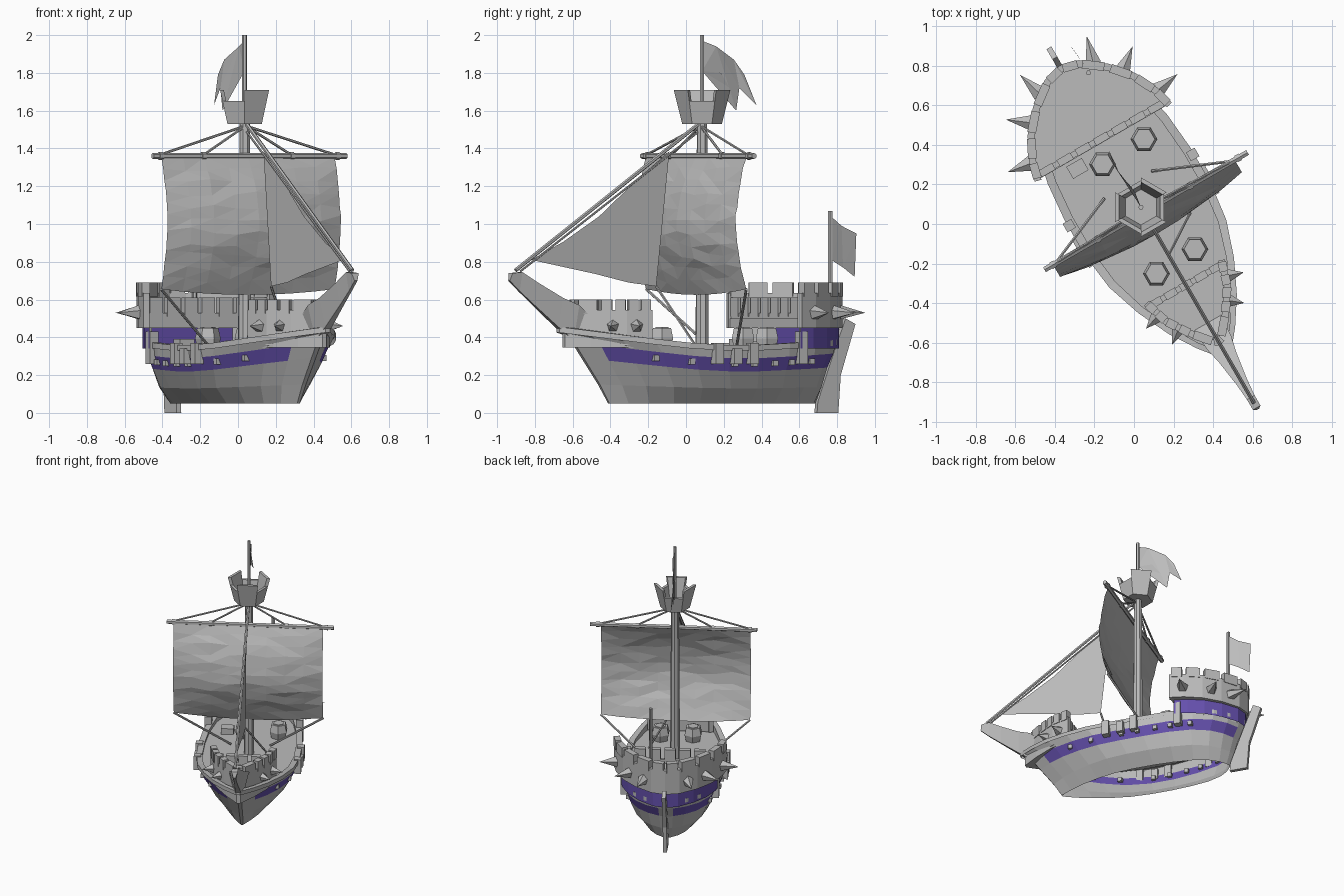
import bpy, bmesh, math, random
from mathutils import Matrix, Vector

random.seed(4)
if "Cube" in bpy.data.objects:
    bpy.data.objects.remove(bpy.data.objects["Cube"])

# The ship is built bow towards -y with the mast at the origin, then turned
SHIP = Matrix.Translation((0.035, 0.085, 0)) @ Matrix.Rotation(math.radians(30), 4, 'Z')


def material(name, rgb):
    m = bpy.data.materials.new(name)
    m.use_nodes = True
    m.diffuse_color = (*rgb, 1)
    m.node_tree.nodes["Principled BSDF"].inputs["Base Color"].default_value = (*rgb, 1)
    return m


GREY = material("grey", (0.5, 0.5, 0.5))
PURPLE = material("purple", (0.13, 0.08, 0.42))


def make(name, bm, mats=(GREY,)):
    bmesh.ops.recalc_face_normals(bm, faces=bm.faces)
    me = bpy.data.meshes.new(name)
    bm.to_mesh(me)
    bm.free()
    ob = bpy.data.objects.new(name, me)
    for m in mats:
        me.materials.append(m)
    bpy.context.collection.objects.link(ob)
    ob.matrix_world = SHIP


def loft(bm, rings, closed=False):
    """Join rows of points with quads; returns vertex rows and face rows."""
    rows = [[bm.verts.new(p) for p in r] for r in rings]
    out = []
    for a, b in zip(rows, rows[1:]):
        n = len(a)
        out.append([bm.faces.new((a[i], a[(i + 1) % n], b[(i + 1) % n], b[i]))
                    for i in range(n if closed else n - 1)])
    return rows, out


def add_box(bm, c, size, angle=0):
    m = Matrix.Translation(c) @ Matrix.Rotation(angle, 4, 'Z') @ Matrix.Diagonal((*size, 1))
    bmesh.ops.create_cube(bm, size=1, matrix=m)


def add_rod(bm, a, b, r, r2=None, n=6):
    a, b = Vector(a), Vector(b)
    m = Matrix.Translation((a + b) / 2) @ (b - a).to_track_quat('Z', 'Y').to_matrix().to_4x4()
    bmesh.ops.create_cone(bm, cap_ends=True, segments=n, radius1=r,
                          radius2=r if r2 is None else r2, depth=(b - a).length, matrix=m)


def mirrored(half):
    """Half outline on +x, ending on the centre line, made whole."""
    return half + [(-p[0], *p[1:]) for p in reversed(half) if p[0] > 0]


def slab(name, outline, z0, z1):
    bm = bmesh.new()
    rows, _ = loft(bm, [[(x, y, z) for x, y in outline] for z in (z0, z1)], True)
    for r in rows:
        bm.faces.new(r)
    make(name, bm)


def battlement(name, path, z0, z1, z2, thick, pitch):
    """Wall along a path with merlons on top."""
    bm = bmesh.new()
    for a, b in zip(path, path[1:]):
        a, b = Vector(a), Vector(b)
        d = b - a
        ang = math.atan2(d.y, d.x)
        inward = Vector((-d.y, d.x)).normalized() * thick / 2
        mid = (a + b) / 2 + inward
        add_box(bm, (*mid, (z0 + z1) / 2), (d.length, thick, z1 - z0), ang)
        n = max(1, round(d.length / pitch))
        for i in range(n):
            p = a + d * (i + 0.5) / n + inward
            add_box(bm, (*p, (z1 + z2) / 2 - 0.01), (d.length / n * 0.75, thick * 1.25, z2 - z1 + 0.02), ang)
    make(name, bm)


# Hull: levels of (height, bow end, stern end, half width, sheer)
LEVELS = [(.05, -.57, .69, .19, 0), (.13, -.63, .72, .275, .02), (.22, -.73, .75, .325, .07),
          (.29, -.79, .785, .35, .085), (.36, -.88, .81, .36, .095)]
SHAPE = [(0, .04), (.07, .3), (.15, .54), (.25, .76), (.36, .93), (.48, 1), (.6, 1), (.72, .95),
         (.83, .84), (.91, .64), (.96, .4), (.99, .15), (1, 0)]


def sheer(t):
    return max(0, 1 - t / .45) ** 1.3 + .33 * max(0, (t - .6) / .4)


def hull_row(level, inset=1.0):
    z, y0, y1, w, s = level
    return mirrored([(w * f * inset, y0 + (y1 - y0) * t, z + s * sheer(t)) for t, f in SHAPE])


def hull_side(level, y):
    """Half width and height of a hull level at a given length."""
    z, y0, y1, w, s = level
    t = (y - y0) / (y1 - y0)
    for (ta, fa), (tb, fb) in zip(SHAPE, SHAPE[1:]):
        if ta <= t <= tb:
            return w * (fa + (fb - fa) * (t - ta) / (tb - ta)), z + s * sheer(t)


bm = bmesh.new()
_, rows = loft(bm, [hull_row(l) for l in LEVELS], True)
n = len(rows[2])
for i in range(n):
    if 1 <= min(i, n - 2 - i) <= len(SHAPE) - 3:
        rows[2][i].material_index = 1
make("hull", bm, (GREY, PURPLE))

# Rim and deck
bm = bmesh.new()
top = hull_row(LEVELS[-1], 1.02)
inner = [(x * .88, y * .96, z) for x, y, z in top]
low = [(x, y, z - .03) for x, y, z in top]
deep = [(x, y, .345) for x, y, z in inner]
loft(bm, [low, top, inner, deep], True)
make("hull_rim", bm)
bm = bmesh.new()
bm.faces.new([bm.verts.new(p) for p in deep])
make("deck", bm)

# Bow beak
bm = bmesh.new()
secs = [(-.64, .38, .44, .08), (-.79, .385, .57, .07), (-.88, .455, .61, .05), (-1.02, .57, .69, .03),
        (-1.11, .645, .745, .022), (-1.17, .70, .74, .022)]
r, _ = loft(bm, [[(-w, y, b), (-w * .4, y - .01, a), (w * .4, y - .01, a), (w, y, b)] for y, a, b, w in secs], True)
bm.faces.new(r[0])
bm.faces.new(r[-1])
make("bow_beak", bm)

# Rudder
bm = bmesh.new()
prof = [(.695, 0), (.825, 0), (.84, .2), (.93, .47), (.87, .5), (.79, .3), (.70, .06)]
r, _ = loft(bm, [[(x, y, z) for y, z in prof] for x in (-.014, .014)], True)
for ring in r:
    bm.faces.new(ring)
make("rudder", bm)

# Aft castle: open fronted purple cabin, floor, battlements
AFT = mirrored([(.40, .38), (.375, .48), (.315, .60), (.22, .71), (.10, .80), (0, .825)])
bm = bmesh.new()
for k, mat in ((.88, 1), (.84, 0)):
    wall = [(x * k, .40 + (y - .38) * (k + .04)) for x, y in AFT]
    _, rows = loft(bm, [[(x, y, z) for x, y in wall] for z in (.34, .455)])
    for f in rows[0]:
        f.material_index = mat
_, rows = loft(bm, [[(-.27, .59, z), (.27, .59, z)] for z in (.34, .455)])
rows[0][0].material_index = 1
make("aft_cabin", bm, (GREY, PURPLE))
slab("aft_floor", AFT, .45, .50)
battlement("aft_wall", AFT, .45, .635, .69, .035, .115)
battlement("aft_front_rail", [(-.37, .385), (.37, .385)], .49, .53, .61, .03, .1)

# Fore castle
FORE = mirrored([(.235, -.44), (.195, -.57), (.115, -.69), (.03, -.79), (0, -.80)])
slab("fore_floor", FORE, .36, .47)
battlement("fore_wall", FORE[::-1], .36, .545, .60, .035, .09)
battlement("fore_back_rail", [(.22, -.44), (-.22, -.44)], .45, .49, .54, .03, .085)

# Spikes: base and tip on plan
bm = bmesh.new()
for s in (-1, 1):
    for bx, by, tx, ty, z in [(.155, .75, .195, .885, .53), (.265, .645, .37, .725, .53), (.37, .47, .495, .49, .53),
                              (.195, -.515, .285, -.545, .46), (.135, -.62, .21, -.68, .46)]:
        add_rod(bm, (s * bx, by, z), (s * tx, ty, z), .042, 0, 5)
make("spikes", bm)

# Hull studs and fenders
bm = bmesh.new()
for y in (-.42, -.24, 0, .12, .25, .36, .5):
    w, z = hull_side(LEVELS[2], y)
    for s in (-1, 1):
        add_box(bm, (s * (w + .01), y, z + .04), (.045, .03, .03))
make("hull_studs", bm)
bm = bmesh.new()
for y, h in ((-.11, .11), (0, .08), (.1, .11), (.42, .17)):
    w, z = hull_side(LEVELS[4], y)
    for s in (-1, 1):
        add_box(bm, (s * w, y, .26 + h / 2), (.05, .05, h))
make("rim_fenders", bm)

# Barrels and crate on deck
bm = bmesh.new()
for x, y in ((.185, .29), (-.06, .285), (.13, -.32), (-.10, -.33)):
    for z0, z1, a, b in ((.34, .395, .055, .068), (.395, .45, .068, .055)):
        add_rod(bm, (x, y, z0), (x, y, z1), a, b)
    add_rod(bm, (x, y, .45), (x, y, .455), .04)
make("barrels", bm)
bm = bmesh.new()
add_box(bm, (-.18, .33, .365), (.09, .07, .05))
make("crate", bm)

# Mast, top pole, yard, stern pole
bm = bmesh.new()
add_rod(bm, (0, 0, .34), (0, 0, 1.56), .036, .028, 8)
add_rod(bm, (0, 0, 1.5), (0, 0, 2.0), .013)
make("mast", bm)
bm = bmesh.new()
add_rod(bm, (-.58, -.03, 1.36), (.605, -.03, 1.36), .016)
for x in (-.53, -.27, .27, .55):
    add_rod(bm, (x - .012, -.03, 1.36), (x + .012, -.03, 1.36), .021)
make("yard", bm)
bm = bmesh.new()
add_rod(bm, (.11, .72, .48), (.11, .72, 1.07), .013)
make("stern_pole", bm)


# Crow's nest: hexagonal tub with three raised sides
def hexagon(r, z):
    return [(r * math.cos(k * math.pi / 3), r * math.sin(k * math.pi / 3), z) for k in range(6)]


bm = bmesh.new()
r, _ = loft(bm, [hexagon(.105, 1.53), hexagon(.135, 1.65), hexagon(.112, 1.65), hexagon(.09, 1.56)], True)
bm.faces.new(r[0])
bm.faces.new(r[-1])
for k in (0, 2, 4):
    rings = [[o[k], o[k + 1], i[k + 1], i[k]] for o, i in
             ((hexagon(.135, 1.65), hexagon(.112, 1.65)), (hexagon(.15, 1.71), hexagon(.127, 1.71)))]
    r, _ = loft(bm, rings, True)
    bm.faces.new(r[1])
make("crows_nest", bm)

# Main sail, wrinkled and filled by the wind
bm = bmesh.new()
rows = []
for j in range(12):
    t = j / 11
    rows.append([(.53 * u, -.035 - (.065 + .055 * (1 - u * u)) * math.sin(math.pi * t) + random.uniform(-.004, .004),
                  1.355 - t * (.73 - .03 * u * u) + (random.uniform(-.016, .016) if 0 < j < 11 else 0))
                 for u in [i / 4 - 1 for i in range(9)]])
loft(bm, rows)
bmesh.ops.triangulate(bm, faces=bm.faces)
make("main_sail", bm)


def sheet(name, x, pts, sway=0):
    """Thin cloth in the fore-and-aft plane."""
    bm = bmesh.new()
    bm.faces.new([bm.verts.new((x + sway * math.sin(y * 20), y, z)) for y, z in pts])
    bmesh.ops.triangulate(bm, faces=bm.faces)
    make(name, bm)


# Jib and flags
sheet("jib", 0, [(-1.045, .81), (-.85, .905), (-.63, 1.04), (-.38, 1.25), (-.2, 1.385), (-.255, 1.1),
                 (-.28, .67), (-.45, .69), (-.65, .735)])
sheet("mast_flag", 0, [(0, 1.97), (.08, 1.94), (.2, 1.87), (.265, 1.79), (.33, 1.63), (.235, 1.72),
                       (.215, 1.60), (.17, 1.72), (.11, 1.8), (0, 1.81)], .012)
sheet("stern_flag", .11, [(.72, 1.04), (.79, .99), (.885, .95), (.855, .86), (.875, .72), (.80, .77), (.72, .81)], .01)

# Rigging
bm = bmesh.new()
add_rod(bm, (0, -1.14, .755), (0, -.02, 1.53), .011)
add_rod(bm, (0, -1.11, .75), (0, -.02, 1.49), .006)
add_rod(bm, (0, -.28, .67), (.2, -.15, .35), .007)
for s in (-1, 1):
    for x in (.54, .27):
        add_rod(bm, (s * x, -.03, 1.365), (0, -.01, 1.52), .007)
    add_rod(bm, (s * .53, -.035, .655), (s * .14, .13, .35), .008)
make("rigging", bm)
